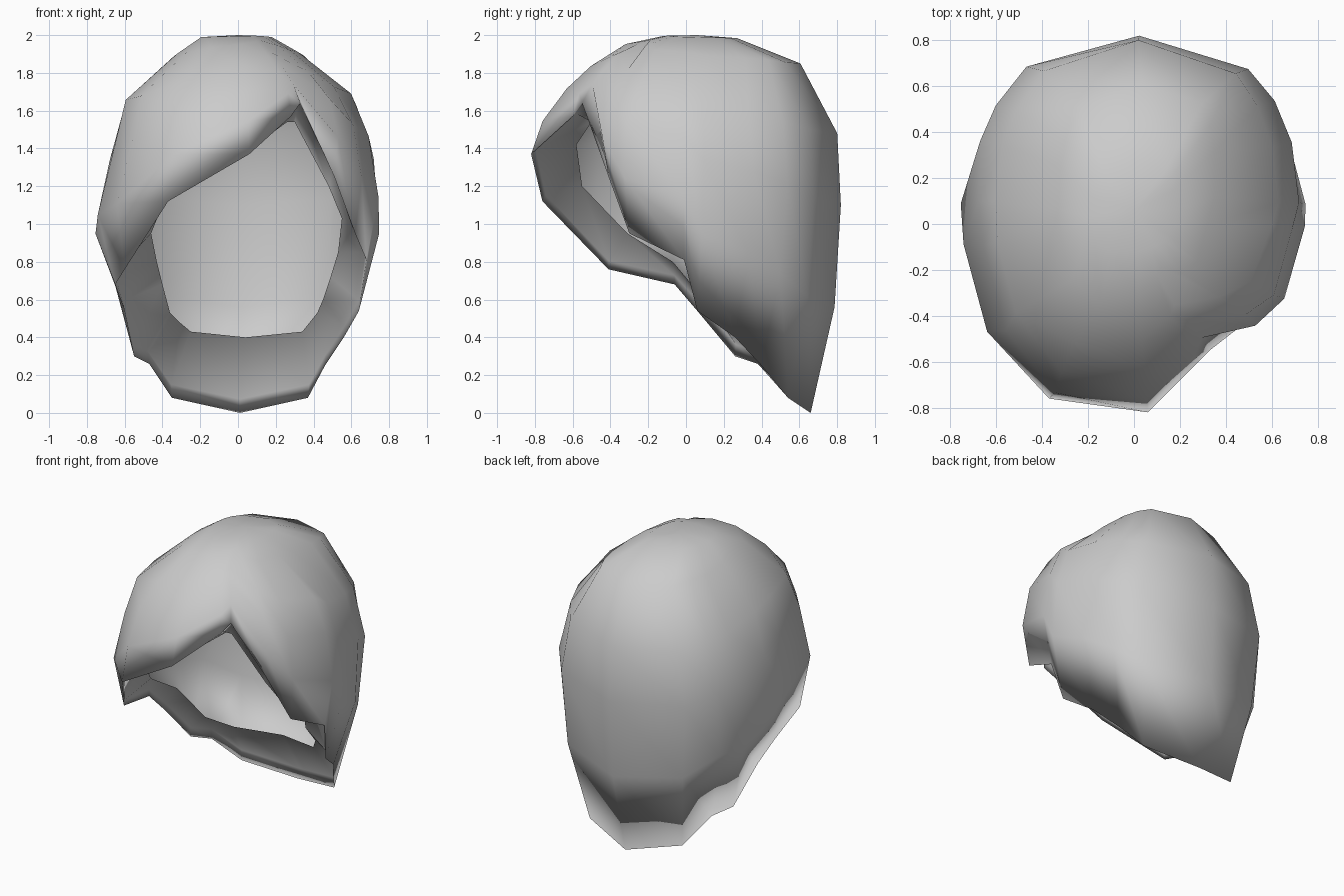
import bpy, bmesh, math
from mathutils import Vector

cube = bpy.data.objects.get("Cube")
if cube:
    bpy.data.objects.remove(cube, do_unlink=True)

# Half-widths of the hair volume by height: z, front, right side (+x), back, left side (-x)
PROFILE = [
    (2.00, 0.10, 0.16, 0.22, 0.18),
    (1.94, 0.38, 0.27, 0.41, 0.27),
    (1.86, 0.48, 0.40, 0.60, 0.38),
    (1.69, 0.66, 0.60, 0.70, 0.59),
    (1.49, 0.79, 0.69, 0.80, 0.63),
    (1.20, 0.82, 0.755, 0.82, 0.73),
    (1.00, 0.79, 0.77, 0.82, 0.76),
    (0.87, 0.75, 0.735, 0.81, 0.76),
    (0.54, 0.60, 0.66, 0.785, 0.61),
    (0.30, 0.60, 0.55, 0.75, 0.56),
    (0.00, 0.50, 0.40, 0.66, 0.40),
]

# Hairline, counter-clockwise from the parting: outer edge and matching inner edge
HAIRLINE = [
    ((0.33, -0.55, 1.64), (0.30, -0.50, 1.54)),
    ((0.51, -0.41, 1.25), (0.48, -0.38, 1.20)),
    ((0.62, -0.30, 0.95), (0.55, -0.28, 1.03)),
    ((0.68, -0.01, 0.81), (0.53, -0.02, 0.85)),
    ((0.64, 0.06, 0.54), (0.49, 0.05, 0.72)),
    ((0.56, 0.26, 0.40), (0.45, 0.18, 0.60)),
    ((0.46, 0.40, 0.25), (0.42, 0.26, 0.53)),
    ((0.37, 0.54, 0.08), (0.34, 0.35, 0.43)),
    ((0.01, 0.66, 0.00), (0.04, 0.44, 0.40)),
    ((-0.35, 0.54, 0.08), (-0.25, 0.31, 0.43)),
    ((-0.47, 0.38, 0.26), (-0.31, 0.23, 0.48)),
    ((-0.55, 0.26, 0.30), (-0.36, 0.15, 0.53)),
    ((-0.60, 0.06, 0.54), (-0.40, 0.03, 0.68)),
    ((-0.65, -0.06, 0.68), (-0.43, -0.07, 0.80)),
    ((-0.60, -0.41, 0.76), (-0.46, -0.31, 0.95)),
    ((-0.37, -0.76, 1.12), (-0.36, -0.55, 1.20)),
    ((0.06, -0.82, 1.37), (0.05, -0.58, 1.42)),
    ((0.28, -0.60, 1.57), (0.26, -0.50, 1.54)),
]
ROWS = (0.008, 0.075, 0.26, 0.45, 0.72, 1.0)   # how far down each column


def hull(angle, z):
    """Point on the hair volume at an angle and height."""
    for hi, lo in zip(PROFILE, PROFILE[1:]):
        if z >= lo[0]:
            break
    k = (z - lo[0]) / (hi[0] - lo[0])
    front, right, back, left = (l + (h - l) * k for h, l in zip(hi[1:], lo[1:]))
    c, s = math.cos(angle), math.sin(angle)
    # Slightly squared section, squarer at the back of the crown on the +x side,
    # plain ellipse beside the parting
    power = 0.86
    if c > 0 and s < 0:
        power = 1.0
    elif c > 0:
        power -= 0.26 * min(max((z - 1.6) / 0.25, 0), 1)
    x = math.copysign(abs(c) ** power, c) * (right if c > 0 else left)
    y = math.copysign(abs(s) ** power, s) * (back if s > 0 else front)
    return Vector((x, y, z))


bm = bmesh.new()
crown = bm.verts.new((0, 0.06, 2.0))
columns = []
for outer, inner in HAIRLINE:
    # Each column falls from the crown to the hairline
    edge = Vector(outer)
    angle = math.atan2(edge.y / 0.82, edge.x / 0.75)
    offset = edge - hull(angle, edge.z)
    points = [hull(angle, 2 - (2 - edge.z) * f) + offset * f ** 3 for f in ROWS]
    # The hem folds up inside the wall, then the lining runs inwards
    lip = edge.lerp(points[-2], 0.13)
    points += [Vector((lip.x * 0.98, lip.y * 0.98, lip.z)), Vector(inner)]
    columns.append([bm.verts.new(p) for p in points])

for a, b in zip(columns, columns[1:] + columns[:1]):
    bm.faces.new((crown, a[0], b[0]))
    for i in range(len(a) - 1):
        bm.faces.new((a[i], a[i + 1], b[i + 1], b[i]))

mesh = bpy.data.meshes.new("hair_shell")
bm.to_mesh(mesh)
bm.free()
hair = bpy.data.objects.new("hair_shell", mesh)
bpy.context.collection.objects.link(hair)

# Plain grey material
grey = bpy.data.materials.new("mid_grey")
grey.use_nodes = True
colour = (0.6, 0.6, 0.6, 1.0)
grey.diffuse_color = colour
grey.node_tree.nodes["Principled BSDF"].inputs["Base Color"].default_value = colour
mesh.materials.append(grey)

# Soft shading that rolls over the hem
bpy.ops.object.select_all(action="DESELECT")
hair.select_set(True)
bpy.context.view_layer.objects.active = hair
bpy.ops.object.shade_smooth()
